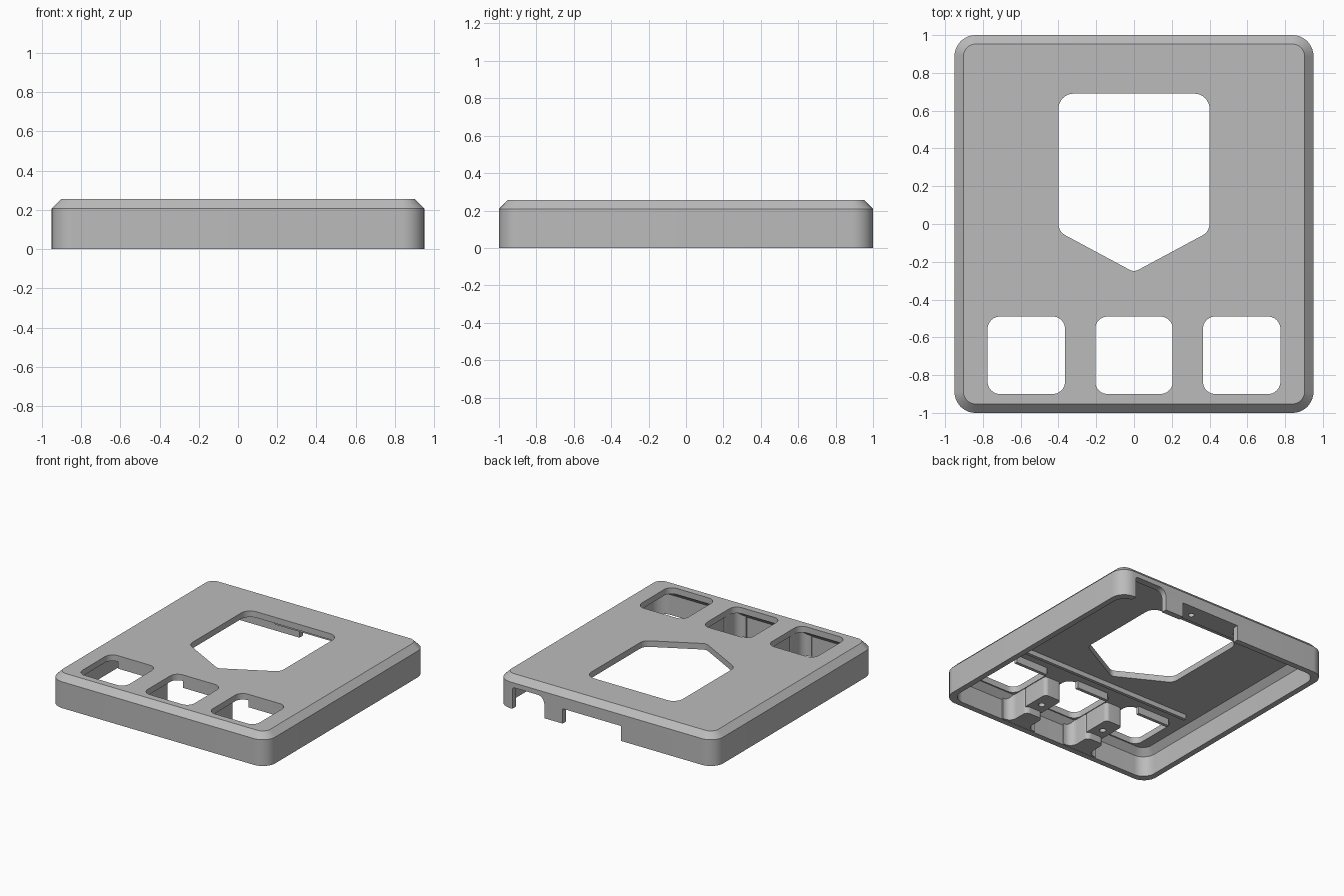
import bpy, bmesh, math
from mathutils import Vector

if "Cube" in bpy.data.objects:
    bpy.data.objects.remove(bpy.data.objects["Cube"])

grey = bpy.data.materials.new("plain grey")
grey.use_nodes = True
grey.diffuse_color = (0.5, 0.5, 0.5, 1)
bsdf = next(n for n in grey.node_tree.nodes if n.type == "BSDF_PRINCIPLED")
bsdf.inputs["Base Color"].default_value = grey.diffuse_color
bsdf.inputs["Roughness"].default_value = 0.6


def rounded(points, radii, steps=8):
    """Round every corner of a 2D outline with a tangent arc."""
    out, n = [], len(points)
    for i in range(n):
        p = Vector(points[i])
        r = radii[i] if isinstance(radii, (list, tuple)) else radii
        if r == 0:
            out.append(p)
            continue
        a = (Vector(points[i - 1]) - p).normalized()
        b = (Vector(points[(i + 1) % n]) - p).normalized()
        half = a.angle(b) / 2
        centre = p + (a + b).normalized() * (r / math.sin(half))
        start = p + a * (r / math.tan(half)) - centre
        end = p + b * (r / math.tan(half)) - centre
        for k in range(steps + 1):
            t = k / steps
            out.append(centre + (start * (1 - t) + end * t).normalized() * r)
    return out


def box2d(x0, x1, y0, y1):
    return [(x0, y0), (x1, y0), (x1, y1), (x0, y1)]


def rect(hx, hy, r):
    return rounded(box2d(-hx, hx, -hy, hy), r)


def loft(name, layers, upright=False):
    """Skin a stack of (outline, height) layers; upright extrudes along y."""
    bm = bmesh.new()
    rings = []
    for outline, h in layers:
        rings.append([bm.verts.new((p[0], h, p[1]) if upright else (p[0], p[1], h))
                      for p in outline])
    n = len(rings[0])
    bm.faces.new(rings[0])
    bm.faces.new(rings[-1])
    for low, high in zip(rings, rings[1:]):
        for i in range(n):
            j = (i + 1) % n
            bm.faces.new((low[i], low[j], high[j], high[i]))
    bmesh.ops.recalc_face_normals(bm, faces=bm.faces)
    mesh = bpy.data.meshes.new(name)
    bm.to_mesh(mesh)
    bm.free()
    mesh.materials.append(grey)
    ob = bpy.data.objects.new(name, mesh)
    bpy.context.collection.objects.link(ob)
    return ob


def prism(name, outline, a, b, upright=False):
    return loft(name, [(outline, a), (outline, b)], upright)


def activate(ob):
    bpy.ops.object.select_all(action="DESELECT")
    ob.select_set(True)
    bpy.context.view_layer.objects.active = ob


def cut(ob, cutter):
    cutter.hide_render = True
    mod = ob.modifiers.new("cut", "BOOLEAN")
    mod.operation = "DIFFERENCE"
    mod.solver = "EXACT"
    mod.object = cutter
    activate(ob)
    bpy.ops.object.modifier_apply(modifier=mod.name)
    bpy.data.objects.remove(cutter)


def circle(x, y, r):
    return [(x + r * math.cos(a * math.tau / 20), y + r * math.sin(a * math.tau / 20))
            for a in range(20)]


TOP, SHOULDER, CEILING = 0.255, 0.208, 0.207

# Outer shell with chamfered top edge, hollow underneath
shell = loft("cover_shell", [(rect(0.95, 1.0, 0.11), 0),
                             (rect(0.95, 1.0, 0.11), SHOULDER),
                             (rect(0.903, 0.953, 0.065), TOP)])
cut(shell, loft("cavity", [(rect(0.905, 0.955, 0.1), -0.1),
                           (rect(0.905, 0.955, 0.1), 0.16),
                           (rect(0.86, 0.91, 0.07), CEILING)]))

# Pointed display window
window = [(-0.4, 0.69), (-0.4, -0.04), (0, -0.255), (0.4, -0.04), (0.4, 0.69)]
cut(shell, prism("window_cutter", rounded(window, [0.08, 0.07, 0.05, 0.07, 0.08]), 0.1, 0.4))

# Three button openings
for x in (-0.57, 0, 0.57):
    cut(shell, prism("button_cutter",
                     rounded(box2d(x - 0.205, x + 0.205, -0.9, -0.49), 0.065), 0.04, 0.4))

# Connector notches in the back wall
cut(shell, prism("small_notch_cutter",
                 rounded(box2d(0.54, 0.82, -0.2, 0.17), [0, 0, 0.02, 0.06]), 0.85, 1.2, True))
cut(shell, prism("wide_notch_cutter", box2d(-0.13, 0.38, -0.2, 0.118), 0.94, 1.2, True))

parts = [shell]

# Mounting block over the wide notch, with two screw holes
block = prism("back_mounting_block", rounded(box2d(-0.27, 0.38, 0.83, 0.965), 0.02), 0.118, 0.22)
for x in (-0.2, 0.22):
    cut(block, prism("screw_cutter", circle(x, 0.9, 0.022), 0.05, 0.18))
parts.append(block)


# Ribs between the buttons: full height in front, lower screw boss behind
def rib_outline(x, back):
    half = [(0.15, -0.97), (0.15, -0.945), (0.075, -0.945), (0.075, back)]
    pts = [(x + a, b) for a, b in half] + [(x - a, b) for a, b in reversed(half)]
    return rounded(pts, [0, 0, 0.06, 0.035, 0.035, 0.06, 0, 0])


for side, x in (("right", -0.285), ("left", 0.285)):
    parts.append(prism(side + "_rib", rib_outline(x, -0.77), 0.002, 0.235))
    boss = prism(side + "_screw_boss",
                 rounded(box2d(x - 0.074, x + 0.074, -0.8, -0.56), 0.03), 0.055, 0.235)
    cut(boss, prism("screw_cutter", circle(x, -0.69, 0.024), 0, 0.16))
    parts.append(boss)

# Stiffening rail and the small lips behind the buttons
parts.append(prism("stiffening_rail", box2d(-0.77, 0.77, -0.36, -0.335), 0.17, 0.22))
for name, x in (("right", -0.57), ("middle", 0), ("left", 0.57)):
    parts.append(prism(name + "_button_lip", box2d(x - 0.14, x + 0.14, -0.485, -0.46), 0.15, 0.22))

for ob in parts:
    activate(ob)
    bpy.ops.object.shade_smooth_by_angle(angle=math.radians(30))
